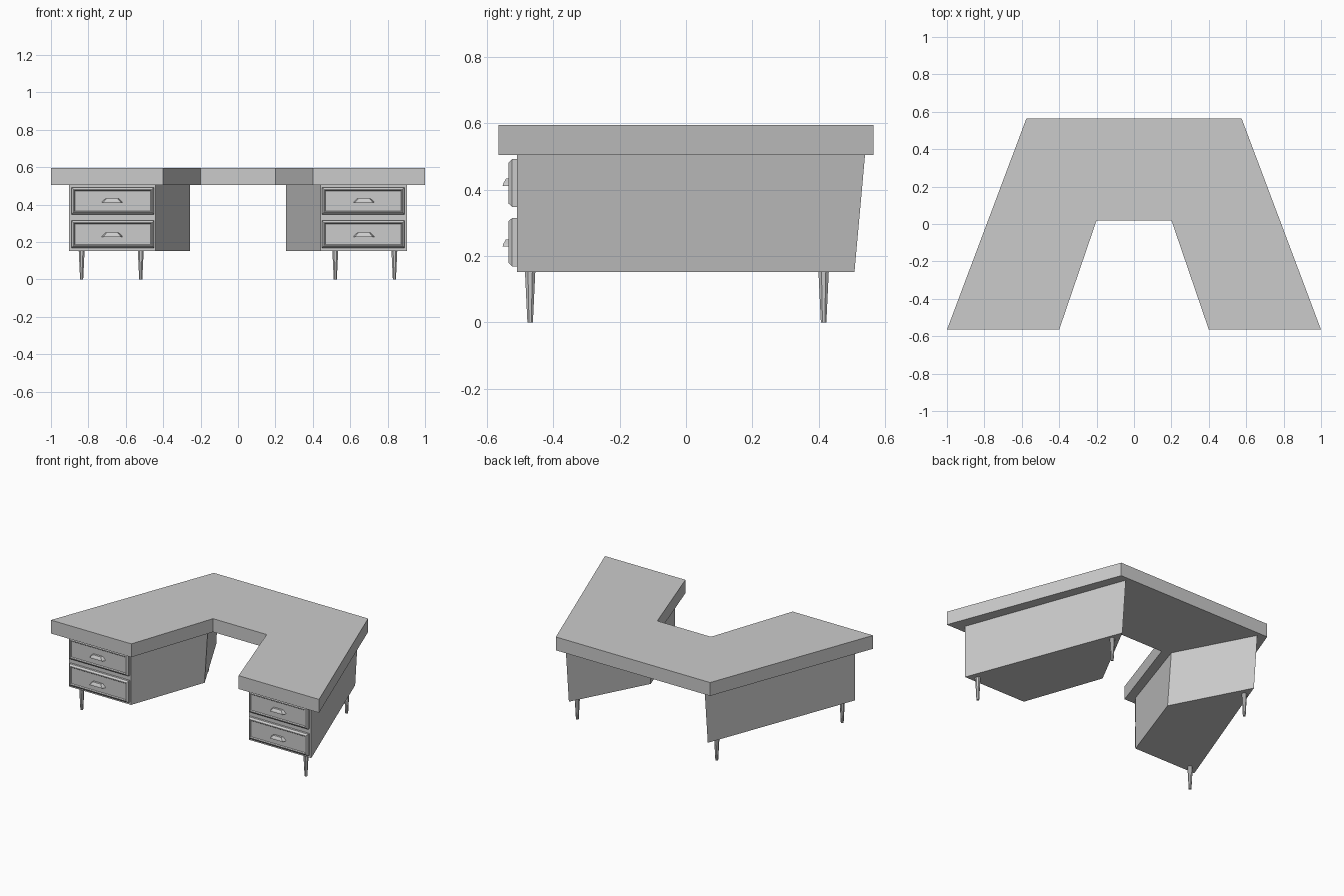
import bpy, math

if "Cube" in bpy.data.objects:
    bpy.data.objects.remove(bpy.data.objects["Cube"])

def loft(name, rings, mirror=True):
    """Skin a stack of matching rings, cap both ends, optionally mirror in x."""
    n = len(rings[0])
    verts = [p for r in rings for p in r]
    faces = [tuple(range(n)), tuple(range(len(verts) - n, len(verts)))]
    for k in range(len(rings) - 1):
        for i in range(n):
            j = (i + 1) % n
            faces.append((k * n + i, k * n + j, (k + 1) * n + j, (k + 1) * n + i))
    mesh = bpy.data.meshes.new(name)
    mesh.from_pydata(verts, [], faces)
    ob = bpy.data.objects.new(name, mesh)
    bpy.context.collection.objects.link(ob)
    # consistent outward normals
    import bmesh
    bm = bmesh.new()
    bm.from_mesh(mesh)
    bmesh.ops.recalc_face_normals(bm, faces=bm.faces)
    bm.to_mesh(mesh)
    bm.free()
    if mirror:
        ob.modifiers.new("mirror", 'MIRROR').use_mirror_merge = False
    return ob

def flat(points, z):
    return [(x, y, z) for x, y in points]

# U-shaped desktop
half = [(0.2, 0.02), (0.4, -0.565), (1.0, -0.565), (0.575, 0.565)]
outline = half + [(-x, y) for x, y in reversed(half)]
loft("desktop", [flat(outline, 0.505), flat(outline, 0.595)], mirror=False)

# Pedestal cabinets with a leaning back
front = [(0.44, -0.51), (0.903, -0.51)]
loft("pedestal", [flat(front + [(0.518, 0.508), (0.256, 0.01)], 0.152),
                  flat(front + [(0.518, 0.54), (0.256, 0.045)], 0.506)])

# Drawers: chamfered edge, narrow rim, shallow recessed panel, plus pull
X0, X1, CX = 0.449, 0.890, 0.673

def drawer(name, z0, z1):
    def ring(d, y):
        return [(X0 + d, y, z0 + d), (X1 - d, y, z0 + d),
                (X1 - d, y, z1 - d), (X0 + d, y, z1 - d)]
    loft(name, [ring(0, -0.505), ring(0, -0.524), ring(0.010, -0.535),
                ring(0.014, -0.535), ring(0.019, -0.529)])

def pull(name, z):
    def ring(w, y, zz):
        return [(CX - w, -0.525, zz), (CX + w, -0.525, zz),
                (CX + w * 0.8, y, zz), (CX - w * 0.8, y, zz)]
    loft(name, [ring(0.058, -0.553, z - 0.011), ring(0.052, -0.551, z - 0.003),
                ring(0.036, -0.543, z + 0.011)])

for label, z0, z1 in (("lower", 0.169, 0.315), ("upper", 0.348, 0.492)):
    drawer(label + "_drawer", z0, z1)
    pull(label + "_pull", (z0 + z1) / 2 + (0.002 if label == "upper" else -0.003))

# Tapered legs
def leg(name, x, y):
    def ring(r, z):
        return [(x + r * math.cos(a * math.pi / 4 + math.pi / 8),
                 y + r * math.sin(a * math.pi / 4 + math.pi / 8), z) for a in range(8)]
    loft(name, [ring(0.009, 0), ring(0.017, 0.155)])

leg("front_leg", 0.836, -0.47)
leg("back_leg", 0.52, 0.415)
